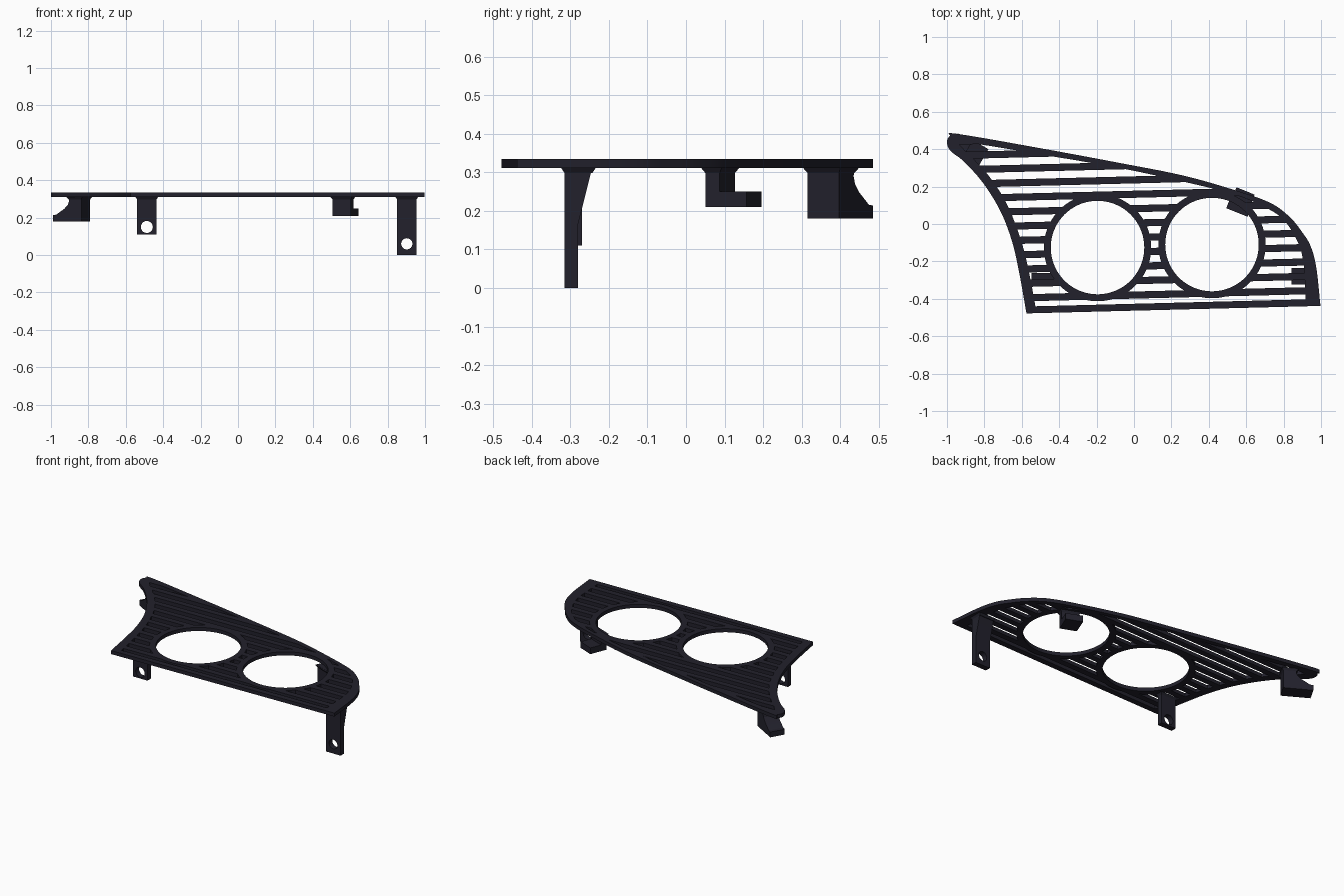
import bpy, bmesh, math
from mathutils import Vector

if "Cube" in bpy.data.objects:
    bpy.data.objects.remove(bpy.data.objects["Cube"], do_unlink=True)

BOTTOM, TOP = 0.311, 0.334
TILT = 0.025          # slope of the slats and bottom rail
RADIUS, RIM = 0.25, 0.287
CENTRES = [(-0.195, -0.126), (0.417, -0.11)]

mat = bpy.data.materials.new("dark_charcoal")
mat.use_nodes = True
COLOUR = (0.016, 0.0152, 0.025, 1)
mat.diffuse_color = COLOUR
bsdf = next(n for n in mat.node_tree.nodes if n.type == 'BSDF_PRINCIPLED')
bsdf.inputs["Base Color"].default_value = COLOUR
bsdf.inputs["Roughness"].default_value = 0.6


def solid(name, loops, direction):
    """Extrude each closed loop of points along a direction."""
    bm = bmesh.new()
    for loop in loops:
        face = bm.faces.new([bm.verts.new(p) for p in loop])
        new = bmesh.ops.extrude_face_region(bm, geom=[face])["geom"]
        bmesh.ops.translate(bm, vec=direction,
                            verts=[v for v in new if isinstance(v, bmesh.types.BMVert)])
    bmesh.ops.recalc_face_normals(bm, faces=bm.faces)
    mesh = bpy.data.meshes.new(name)
    bm.to_mesh(mesh)
    bm.free()
    mesh.materials.append(mat)
    obj = bpy.data.objects.new(name, mesh)
    bpy.context.collection.objects.link(obj)
    return obj


def boolean(obj, cutter, operation='DIFFERENCE'):
    mod = obj.modifiers.new("cut", 'BOOLEAN')
    mod.operation, mod.solver, mod.object = operation, 'EXACT', cutter
    bpy.ops.object.select_all(action='DESELECT')
    bpy.context.view_layer.objects.active = obj
    obj.select_set(True)
    bpy.ops.object.modifier_apply(modifier=mod.name)
    bpy.data.objects.remove(cutter, do_unlink=True)


def smooth_run(points, steps=6):
    """Catmull-Rom curve through the points."""
    p = [Vector(q) for q in points]
    p = [2 * p[0] - p[1]] + p + [2 * p[-1] - p[-2]]
    out = []
    for a, b, c, d in zip(p, p[1:], p[2:], p[3:]):
        for i in range(steps):
            t = i / steps
            out.append(0.5 * (2 * b + (c - a) * t + (2 * a - 5 * b + 4 * c - d) * t * t
                              + (3 * b - a - 3 * c + d) * t ** 3))
    return out + [p[-2]]


def at_z(points, z):
    return [(p[0], p[1], z) for p in points]


def discs(name, radius, z, height, sides=72):
    loops = [[(x + radius * math.cos(k * math.tau / sides),
               y + radius * math.sin(k * math.tau / sides), z) for k in range(sides)]
             for x, y in CENTRES]
    return solid(name, loops, (0, 0, height))


# Panel outline and the slightly smaller opening inside its rim
outline = smooth_run([(-0.575, -0.478), (-0.612, -0.27), (-0.65, -0.1), (-0.71, 0.06),
                      (-0.80, 0.21), (-0.905, 0.33), (-0.98, 0.39), (-1.0, 0.436),
                      (-0.985, 0.47), (-0.945, 0.482), (-0.5, 0.405), (-0.08, 0.327),
                      (0.25, 0.262), (0.51, 0.19), (0.72, 0.117), (0.83, 0.04),
                      (0.90, -0.045), (0.945, -0.12), (0.975, -0.235), (0.997, -0.438)])
inner = smooth_run([(-0.527, -0.44), (-0.553, -0.30), (-0.59, -0.135), (-0.64, 0.015),
                    (-0.70, 0.145), (-0.78, 0.262), (-0.86, 0.35), (-0.91, 0.40),
                    (-0.90, 0.435), (-0.5, 0.372), (-0.08, 0.30), (0.27, 0.225),
                    (0.53, 0.16), (0.70, 0.09), (0.80, 0.022), (0.87, -0.085),
                    (0.905, -0.2), (0.918, -0.403)])

# Slatted panel: cut the openings between slats, then the two round holes
panel = solid("slatted_panel", [at_z(outline, BOTTOM)], (0, 0, TOP - BOTTOM))
opening = solid("opening", [at_z(inner, 0.25)], (0, 0, 0.15))
bars = []
for row in range(1, 13):
    mid = -0.457 + 0.077 * row
    bars.append([(x, mid + TILT * x + side * 0.019, 0.2)
                 for x, side in ((-1.2, -1), (1.2, -1), (1.2, 1), (-1.2, 1))])
boolean(opening, solid("bars", bars, (0, 0, 0.25)))
boolean(opening, discs("ring_blanks", RIM, 0.19, 0.27))
boolean(panel, opening)
boolean(panel, discs("round_holes", RADIUS, 0.2, 0.25))


def bracket(name, origin, angle, width, profile, hole=None):
    """Extrude a (distance, height) profile sideways; a small flared root joins the panel."""
    u = Vector((math.cos(angle), math.sin(angle), 0))
    n = Vector((-u.y, u.x, 0))
    base = Vector((*origin, 0)) - n * width / 2
    obj = solid(name, [[base + u * s + Vector((0, 0, z)) for s, z in profile]], n * width)
    if hole:
        z, r = hole
        ring = [Vector((*origin, z + r * math.sin(k * math.tau / 32)))
                + n * r * math.cos(k * math.tau / 32) - u * 0.1 for k in range(32)]
        boolean(obj, solid("bolt_hole", [ring], u * 0.3))
    reach = [s for s, z in profile if z > 0.3]
    low, high = min(reach), max(reach)
    root = solid(name + "_root", [[base + u * s + n * w + Vector((0, 0, 0.298))
                 for s, w in ((low, 0), (high, 0), (high, width), (low, width))]],
                 (0, 0, 0.014))
    middle = base + u * (low + high) / 2 + n * width / 2
    for v in root.data.vertices:
        if v.co.z > 0.305:
            off = v.co - middle
            for axis in (u, n):
                v.co += axis * math.copysign(0.009, off.dot(axis))
    return obj


PLATE = 0.313
# Front mounting legs with bolt holes
bracket("long_front_leg", (0.9025, -0.315), math.pi / 2, 0.105,
        [(0, 0), (0.035, 0), (0.035, 0.165), (0.072, PLATE), (0, PLATE)], (0.06, 0.03))
bracket("short_front_leg", (-0.4875, -0.305), math.pi / 2, 0.105,
        [(0, 0.11), (0.035, 0.11), (0.035, PLATE), (0, PLATE)], (0.15, 0.032))

# Rear hook with a foot that pokes past the edge
bracket("rear_hook", (0.5535, 0.07), math.radians(68), 0.105,
        [(0, 0.21), (0.115, 0.21), (0.115, 0.25), (0.04, 0.25), (0.04, PLATE), (0, PLATE)])

# Hook under the pointed corner
bracket("corner_hook", (-0.8137, 0.356), math.radians(150), 0.094,
        [(0, 0.18), (0.176, 0.18), (0.176, 0.214), (0.155, 0.216), (0.105, 0.248),
         (0.083, 0.27), (0.076, 0.29), (0.08, PLATE), (0, PLATE)])

# Smooth the curved walls, keep every corner crisp
for obj in [o for o in bpy.context.collection.objects if o.type == 'MESH' and mat.name in o.data.materials]:
    bpy.ops.object.select_all(action='DESELECT')
    obj.select_set(True)
    bpy.context.view_layer.objects.active = obj
    bpy.ops.object.shade_smooth_by_angle(angle=math.radians(25))
